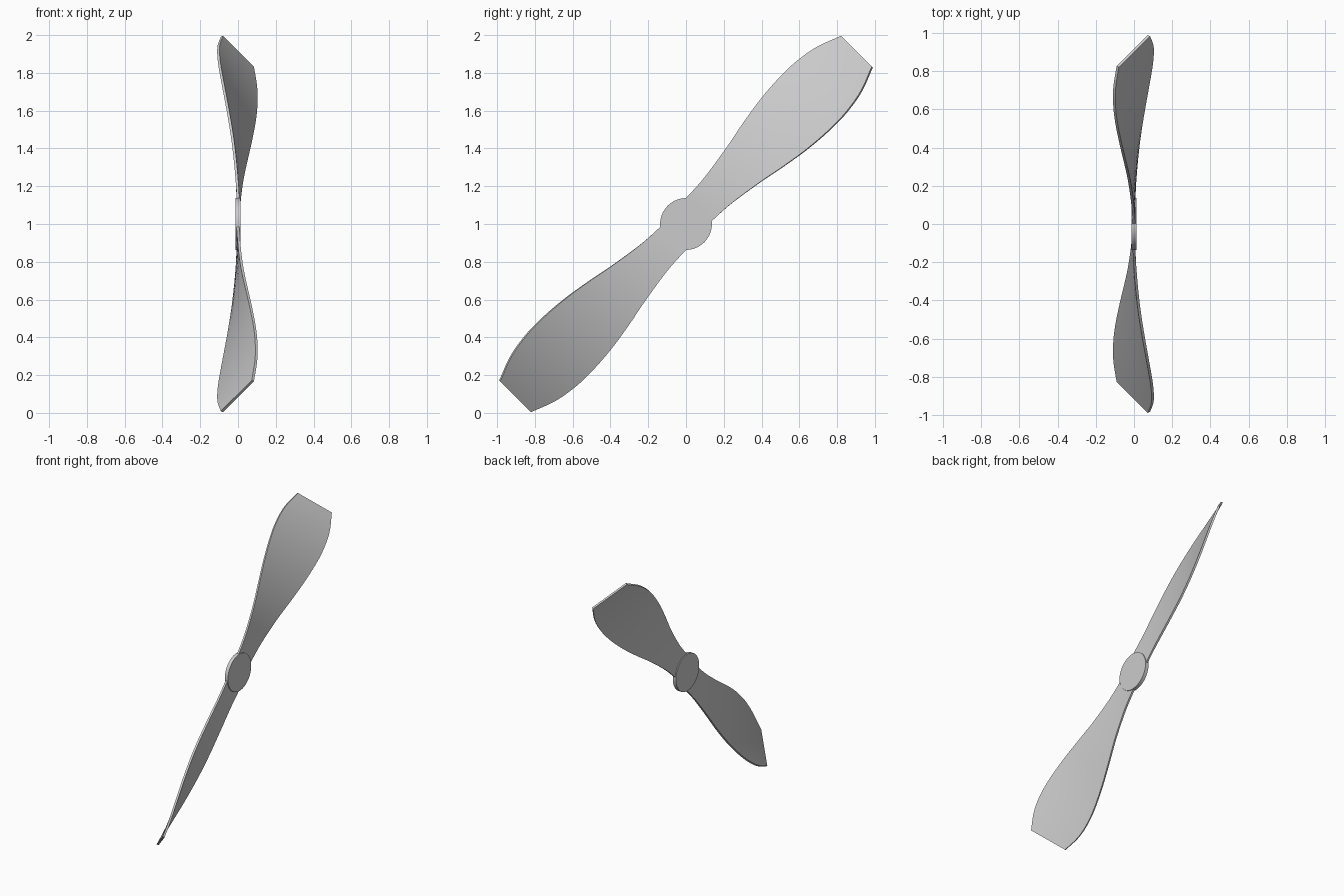
import bpy
import bmesh
import math
from mathutils import Matrix, Vector

cube = bpy.data.objects.get("Cube")
if cube:
    bpy.data.objects.remove(cube, do_unlink=True)

CENTRE = Vector((0, 0, 1))
HUB_RADIUS, HUB_DEPTH = 0.137, 0.026
BLADE_THICKNESS = 0.014
CHORD_OFFSET = -0.006
TWIST_START, TWIST_RATE = 0.12, -0.53
STEPS = 5

# Half-width of the blade at each distance from the hub centre
OUTLINE = [(0.04, 0.092), (0.12, 0.092), (0.25, 0.1), (0.44, 0.13),
           (0.6, 0.164), (0.76, 0.193), (0.92, 0.21), (1.04, 0.21),
           (1.16, 0.191), (1.285, 0.141)]

grey = bpy.data.materials.new("light grey")
grey.use_nodes = True
grey.diffuse_color = (0.6, 0.6, 0.6, 1)
grey.node_tree.nodes["Principled BSDF"].inputs["Base Color"].default_value = (0.6, 0.6, 0.6, 1)


def smooth_outline(points):
    """Run a smooth curve through the outline points."""
    p = [Vector(q) for q in points]
    p = [2 * p[0] - p[1]] + p + [2 * p[-1] - p[-2]]
    result = []
    for a, b, c, d in zip(p, p[1:], p[2:], p[3:]):
        for i in range(STEPS):
            t = i / STEPS
            result.append(b + 0.5 * t * (c - a + t * (2 * a - 5 * b + 4 * c - d
                                                      + t * (3 * (b - c) + d - a))))
    return result + [p[-2]]


def finish(bm, name):
    bmesh.ops.recalc_face_normals(bm, faces=bm.faces)
    mesh = bpy.data.meshes.new(name)
    bm.to_mesh(mesh)
    bm.free()
    mesh.materials.append(grey)
    obj = bpy.data.objects.new(name, mesh)
    bpy.context.collection.objects.link(obj)
    bpy.ops.object.select_all(action="DESELECT")
    obj.select_set(True)
    bpy.context.view_layer.objects.active = obj
    bpy.ops.object.shade_smooth_by_angle(angle=math.radians(30))


def blade(name, angle):
    """Loft a thin rectangular section along z, twisting it towards the tip."""
    bm = bmesh.new()
    half = BLADE_THICKNESS / 2
    rings = []
    for r, width in smooth_outline(OUTLINE):
        twist = Matrix.Rotation(TWIST_RATE * max(0, r - TWIST_START), 3, "Z")
        section = [(half, -width), (half, 0), (half, width),
                   (-half, width), (-half, 0), (-half, -width)]
        rings.append([bm.verts.new(twist @ Vector((x, y + CHORD_OFFSET, 0)) + Vector((0, 0, r)))
                      for x, y in section])
    for low, high in zip(rings, rings[1:]):
        for i in range(len(low)):
            j = (i + 1) % len(low)
            bm.faces.new((low[i], low[j], high[j], high[i]))
    bm.faces.new(rings[0])
    bm.faces.new(rings[-1])
    place = Matrix.Translation(CENTRE) @ Matrix.Rotation(angle, 4, "X")
    bmesh.ops.transform(bm, matrix=place, verts=bm.verts)
    finish(bm, name)


# Hub disc, facing along x
hub = bmesh.new()
bmesh.ops.create_cone(hub, cap_ends=True, segments=64, radius1=HUB_RADIUS,
                      radius2=HUB_RADIUS, depth=HUB_DEPTH,
                      matrix=Matrix.Translation(CENTRE) @ Matrix.Rotation(math.pi / 2, 4, "Y"))
finish(hub, "hub")

# Two opposite blades
for name, angle in (("upper_blade", -45), ("lower_blade", 135)):
    blade(name, math.radians(angle))
